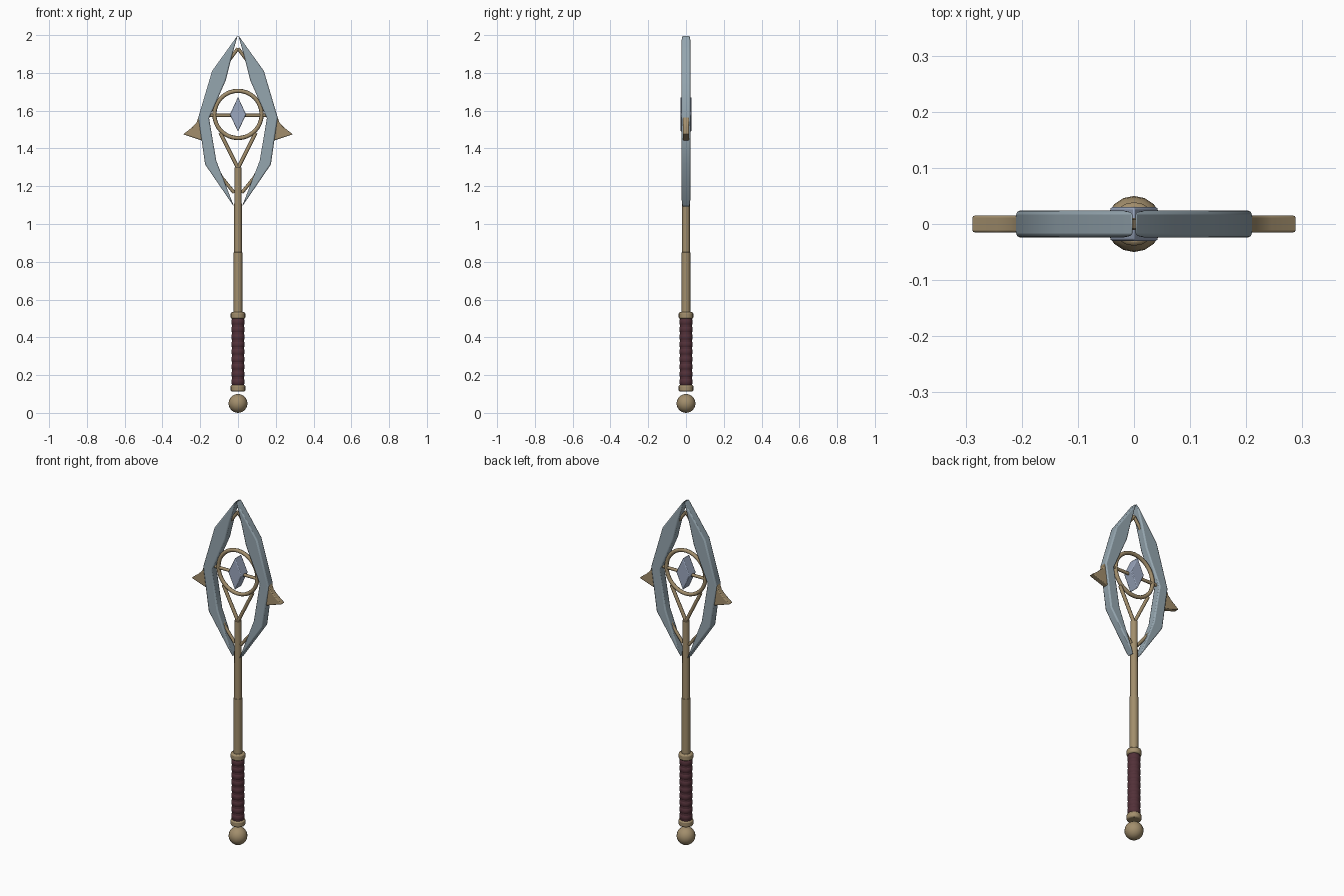
import bpy, bmesh, math
from mathutils import Vector

if "Cube" in bpy.data.objects:
    bpy.data.objects.remove(bpy.data.objects["Cube"])


def material(name, rgb):
    m = bpy.data.materials.new(name)
    m.diffuse_color = (*rgb, 1)
    m.use_nodes = True
    m.node_tree.nodes["Principled BSDF"].inputs["Base Color"].default_value = m.diffuse_color
    return m


STEEL = material("steel", (0.30, 0.38, 0.43))
GOLD = material("gold", (0.36, 0.27, 0.15))
LEATHER = material("leather", (0.085, 0.03, 0.04))
CRYSTAL = material("crystal", (0.33, 0.39, 0.52))


def finish(bm, name, mat, bevel=0, segments=2, angle=35):
    bmesh.ops.recalc_face_normals(bm, faces=bm.faces)
    me = bpy.data.meshes.new(name)
    bm.to_mesh(me)
    bm.free()
    ob = bpy.data.objects.new(name, me)
    bpy.context.collection.objects.link(ob)
    me.materials.append(mat)
    bpy.ops.object.select_all(action='DESELECT')
    bpy.context.view_layer.objects.active = ob
    ob.select_set(True)
    bpy.ops.object.shade_smooth_by_angle(angle=math.radians(angle))
    if bevel:
        b = ob.modifiers.new("bevel", 'BEVEL')
        b.width, b.segments = bevel, segments
        b.limit_method, b.angle_limit = 'ANGLE', math.radians(40)
    return ob


def plate(name, profile, depth, mat, bevel, side=1):
    """Extrude an x-z outline symmetrically in y; side=-1 mirrors it."""
    bm = bmesh.new()
    front = [bm.verts.new((side * x, -depth, z)) for x, z in profile]
    back = [bm.verts.new((side * x, depth, z)) for x, z in profile]
    bm.faces.new(front)
    bm.faces.new(back[::-1])
    n = len(profile)
    for i in range(n):
        j = (i + 1) % n
        bm.faces.new((front[i], back[i], back[j], front[j]))
    return finish(bm, name, mat, bevel)


def lathe(name, profile, mat, sides=16, bevel=0):
    """Revolve (radius, z) points about the z axis."""
    bm = bmesh.new()
    rings = [[bm.verts.new((r * math.cos(math.tau * k / sides),
                            r * math.sin(math.tau * k / sides), z))
              for k in range(sides)] for r, z in profile]
    for a, b in zip(rings, rings[1:]):
        for k in range(sides):
            j = (k + 1) % sides
            bm.faces.new((a[k], a[j], b[j], b[k]))
    bm.faces.new(rings[0][::-1])
    bm.faces.new(rings[-1])
    return finish(bm, name, mat, bevel)


def tube(name, points, radius, mat, closed=False, sides=8):
    """Sweep a round section along a path in the x-z plane."""
    bm = bmesh.new()
    pts = [Vector((x, 0, z)) for x, z in points]
    n, rings = len(pts), []
    for i, p in enumerate(pts):
        prev = pts[i - 1] if closed or i else p
        nxt = pts[(i + 1) % n] if closed or i < n - 1 else p
        t = ((p - prev).normalized() + (nxt - p).normalized()).normalized()
        u, v = t.cross(Vector((0, 1, 0))), Vector((0, 1, 0))
        rings.append([bm.verts.new(p + radius * (u * math.cos(a) + v * math.sin(a)))
                      for a in (math.tau * k / sides for k in range(sides))])
    for i in range(n if closed else n - 1):
        a, b = rings[i], rings[(i + 1) % n]
        for k in range(sides):
            j = (k + 1) % sides
            bm.faces.new((a[k], a[j], b[j], b[k]))
    if not closed:
        bm.faces.new(rings[0])
        bm.faces.new(rings[-1])
    return finish(bm, name, mat, angle=50)


# Paired head parts: blades, side spikes, inner trim, struts, crossbars
blade = [(0.001, 2.0), (0.137, 1.81), (0.21, 1.565), (0.174, 1.315), (0.02, 1.09),
         (0.115, 1.335), (0.153, 1.56), (0.065, 1.76), (0.035, 1.88)]
spike = [(0.17, 1.58), (0.205, 1.58), (0.22, 1.535), (0.245, 1.51), (0.29, 1.475),
         (0.185, 1.44), (0.17, 1.45)]
for side, label in ((-1, "left"), (1, "right")):
    plate("blade_" + label, blade, 0.024, STEEL, 0.007, side)
    plate("side_spike_" + label, spike, 0.0155, GOLD, 0.004, side)
    trim = [(0, 1.93), (0.045, 1.87), (0.105, 1.74), (0.175, 1.56),
            (0.135, 1.33), (0.085, 1.245), (0.02, 1.165)]
    tube("inner_trim_" + label, [(side * x, z) for x, z in trim], 0.009, GOLD)
    tube("strut_" + label, [(0, 1.295), (side * 0.094, 1.482)], 0.01, GOLD)
    tube("crossbar_" + label, [(side * 0.025, 1.575), (side * 0.16, 1.575)], 0.009, GOLD)

# Ring and crystal
tube("ring", [(0.125 * math.cos(math.tau * k / 32), 1.58 + 0.125 * math.sin(math.tau * k / 32))
              for k in range(32)], 0.011, GOLD, closed=True)
plate("crystal", [(0, 1.672), (0.043, 1.58), (0, 1.488), (-0.043, 1.58)], 0.03, CRYSTAL, 0.004)

# Shaft
lathe("shaft", [(0.023, 0.5), (0.023, 0.85), (0.021, 0.851), (0.019, 1.3)], GOLD, 12)

# Grip with wrap bands
lathe("grip", [(0.032, 0.13), (0.032, 0.51)], LEATHER)
for i in range(9):
    z = 0.165 + i * 0.0395
    lathe(f"wrap_{i}", [(0.030, z - 0.017), (0.034, z - 0.011), (0.035, z),
                        (0.034, z + 0.011), (0.030, z + 0.017)], LEATHER)

# Collars
for name, z in (("lower_collar", 0.13), ("upper_collar", 0.516)):
    lathe(name, [(0.039, z - 0.017), (0.039, z + 0.017)], GOLD, 16, 0.007)

# Pommel
bm = bmesh.new()
bmesh.ops.create_uvsphere(bm, u_segments=16, v_segments=12, radius=0.05)
bmesh.ops.translate(bm, verts=bm.verts, vec=(0, 0, 0.05))
finish(bm, "pommel", GOLD)
